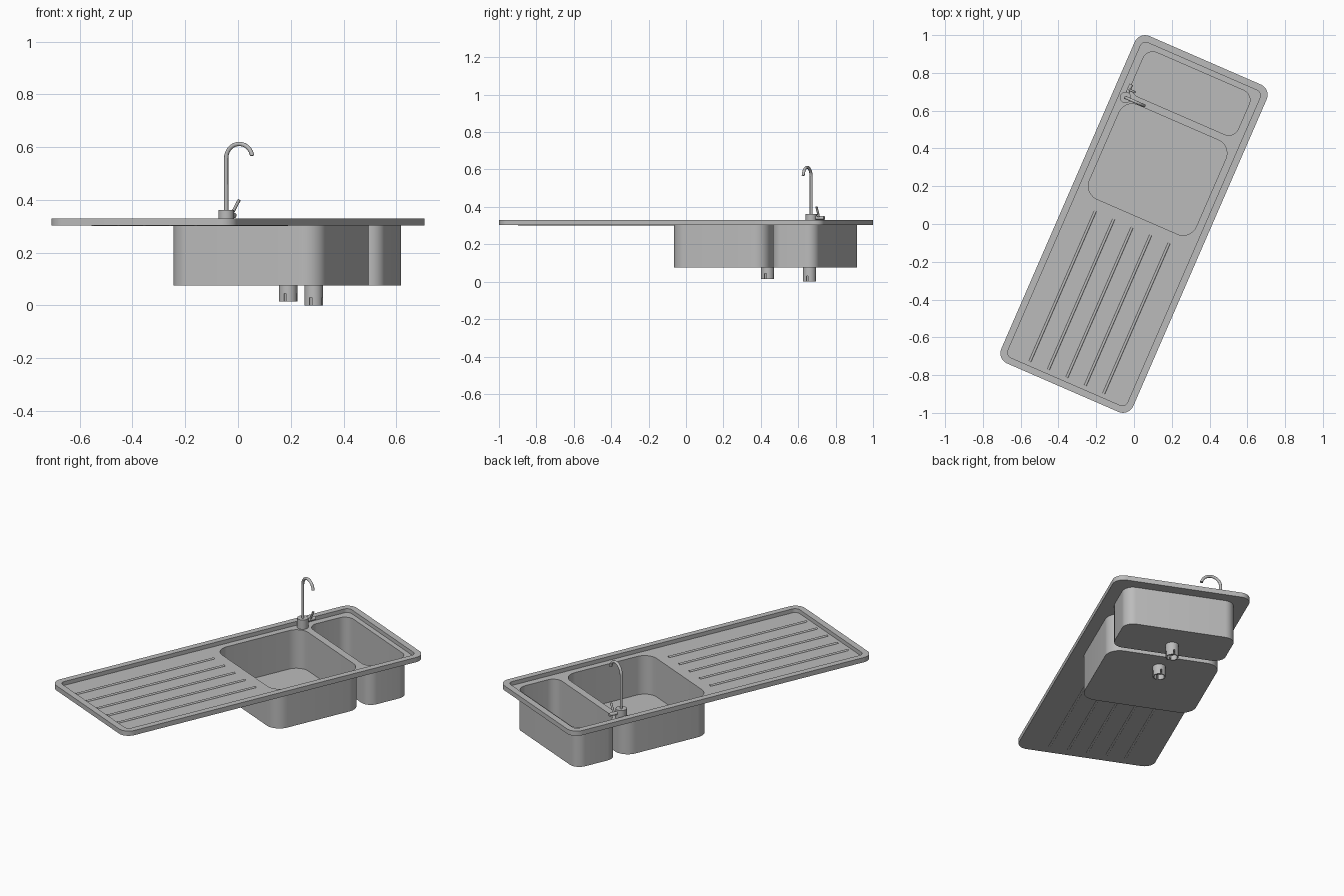
import bpy, bmesh, math
from mathutils import Vector, Matrix

if "Cube" in bpy.data.objects:
    bpy.data.objects.remove(bpy.data.objects["Cube"], do_unlink=True)

TURN = Matrix.Rotation(math.radians(-23.5), 4, 'Z')
RIM, DECK, UNDER, FLOOR = 0.33, 0.307, 0.302, 0.075

steel = bpy.data.materials.new("steel_grey")
steel.use_nodes = True
steel.diffuse_color = (0.5, 0.5, 0.5, 1)
steel.node_tree.nodes["Principled BSDF"].inputs["Base Color"].default_value = (0.5, 0.5, 0.5, 1)


def finish(name, bm):
    """Turn a bmesh into a shaded, coloured object in the sink's orientation."""
    bmesh.ops.recalc_face_normals(bm, faces=bm.faces)
    mesh = bpy.data.meshes.new(name)
    bm.to_mesh(mesh)
    bm.free()
    mesh.transform(TURN)
    mesh.materials.append(steel)
    obj = bpy.data.objects.new(name, mesh)
    bpy.context.collection.objects.link(obj)
    bpy.ops.object.select_all(action='DESELECT')
    obj.select_set(True)
    bpy.context.view_layer.objects.active = obj
    bpy.ops.object.shade_smooth_by_angle(angle=math.radians(35))
    return obj


def rounded_loop(bm, cy, width, length, radius, z, steps=10):
    """Closed loop of vertices around a rounded rectangle."""
    verts = []
    for k, (sx, sy) in enumerate(((1, 1), (-1, 1), (-1, -1), (1, -1))):
        for i in range(steps + 1):
            a = math.pi / 2 * (k + i / steps)
            verts.append(bm.verts.new((sx * (width / 2 - radius) + radius * math.cos(a),
                                       cy + sy * (length / 2 - radius) + radius * math.sin(a), z)))
    return verts


def bridge(bm, a, b):
    n = len(a)
    for i in range(n):
        bm.faces.new((a[i], a[(i + 1) % n], b[(i + 1) % n], b[i]))


def fill_between(bm, loops):
    """Flat sheet bounded by the first loop, with the others as holes."""
    edges = []
    for loop in loops:
        for i, v in enumerate(loop):
            w = loop[(i + 1) % len(loop)]
            edges.append(bm.edges.get((v, w)) or bm.edges.new((v, w)))
    bmesh.ops.triangle_fill(bm, use_beauty=True, edges=edges, normal=(0, 0, 1))


def tube(bm, path, radius, sides=16):
    """Capped round bar swept along a planar path."""
    rings = []
    pts = [Vector(p) for p in path]
    side = None
    for i, p in enumerate(pts):
        t = (pts[min(i + 1, len(pts) - 1)] - pts[max(i - 1, 0)]).normalized()
        if side is None:
            side = t.orthogonal().normalized()
        side = (side - t * side.dot(t)).normalized()
        other = t.cross(side)
        rings.append([bm.verts.new(p + radius * (math.cos(a) * side + math.sin(a) * other))
                      for a in (2 * math.pi * k / sides for k in range(sides))])
    for a, b in zip(rings, rings[1:]):
        bridge(bm, a, b)
    bm.faces.new(rings[0])
    bm.faces.new(rings[-1])


# Worktop with raised rim and two bowls, one closed sheet
bowls = [(0.314, 0.624, 0.551, 0.08), (0.753, 0.62, 0.262, 0.06)]
bm = bmesh.new()
W, L, R, LIP = 0.762, 1.89, 0.06, 0.036
outer_low = rounded_loop(bm, 0, W, L, R, UNDER)
outer_top = rounded_loop(bm, 0, W, L, R, RIM)
inner_top = rounded_loop(bm, 0, W - 2 * LIP, L - 2 * LIP, 0.03, RIM)
inner_low = rounded_loop(bm, 0, W - 2 * LIP, L - 2 * LIP, 0.03, DECK)
for a, b in ((outer_low, outer_top), (outer_top, inner_top), (inner_top, inner_low)):
    bridge(bm, a, b)
for boundary, z_top, z_floor, inset in ((inner_low, DECK, FLOOR + 0.004, 0.004),
                                        (outer_low, UNDER, FLOOR, 0)):
    holes = []
    for cy, w, l, r in bowls:
        size = (cy, w - 2 * inset, l - 2 * inset, r - inset)
        top = rounded_loop(bm, *size, z_top)
        low = rounded_loop(bm, *size, z_floor)
        bridge(bm, top, low)
        bm.faces.new(low)
        holes.append(top)
    fill_between(bm, [boundary] + holes)
finish("sink_top_and_bowls", bm)

# Ribs of the draining board
bm = bmesh.new()
for i in range(5):
    x = -0.215 + 0.1065 * i
    tube(bm, [(x, -0.887, DECK), (x, -0.02, DECK)], 0.007, 12)
finish("drainer_ribs", bm)

# Drains: slotted outlet pipe below, ring and cross strainer above
for name, y, bottom in (("large_bowl", 0.476, 0.015), ("small_bowl", 0.72, 0.0)):
    bm = bmesh.new()
    N, levels = 48, (bottom, bottom + 0.03, FLOOR)
    shells = []
    for r in (0.035, 0.029):
        shells.append([[bm.verts.new((r * math.cos(2 * math.pi * (k + 0.5) / N),
                                      y + r * math.sin(2 * math.pi * (k + 0.5) / N), z))
                        for k in range(N)] for z in levels])
    out, inn = shells
    slot = lambda k: (k + 1) % (N // 4) in (0, 1)
    for k in range(N):
        j = (k + 1) % N
        for row in (0, 1):
            if row == 0 and slot(k):
                continue
            for s in shells:
                bm.faces.new((s[row][k], s[row][j], s[row + 1][j], s[row + 1][k]))
        edge = 1 if slot(k) else 0
        bm.faces.new((out[edge][k], out[edge][j], inn[edge][j], inn[edge][k]))
        if slot(k) != slot(j):
            bm.faces.new((out[0][j], out[1][j], inn[1][j], inn[0][j]))
    bm.faces.new(inn[1])
    finish(name + "_outlet_pipe", bm)

    bm = bmesh.new()
    z0, z1 = FLOOR + 0.003, FLOOR + 0.007
    loops = [rounded_loop(bm, y, 2 * r, 2 * r, r * 0.999, z)
             for r, z in ((0.04, z0), (0.04, z1), (0.036, z1), (0.036, z0))]
    for a, b in zip(loops, loops[1:] + loops[:1]):
        bridge(bm, a, b)
    for size in ((0.074, 0.005, 0.004), (0.005, 0.074, 0.004)):
        bmesh.ops.create_cube(bm, size=1, matrix=Matrix.Translation((0, y, z0 + 0.002))
                              @ Matrix.Diagonal((*size, 1)))
    finish(name + "_strainer", bm)

# Tap: round base, hooked spout, side stub and lever
TX, TY = -0.308, 0.596
bm = bmesh.new()
tube(bm, [(TX, TY, DECK - 0.003), (TX, TY, 0.362)], 0.03, 32)
finish("tap_base", bm)

bm = bmesh.new()
ARC, TOP = 0.054, 0.558
hook = [(TX + ARC - ARC * math.cos(a), TY, TOP + ARC * math.sin(a))
        for a in (math.radians(170) * i / 20 for i in range(21))]
tube(bm, [(TX, TY, 0.35)] + hook, 0.008)
finish("tap_spout", bm)

bm = bmesh.new()
tube(bm, [(TX, TY, 0.341), (TX, TY + 0.076, 0.341)], 0.01)
finish("tap_side_stub", bm)

bm = bmesh.new()
tube(bm, [(TX, TY + 0.046, 0.341), (TX + 0.034, TY + 0.046, 0.4)], 0.006)
finish("tap_lever", bm)
